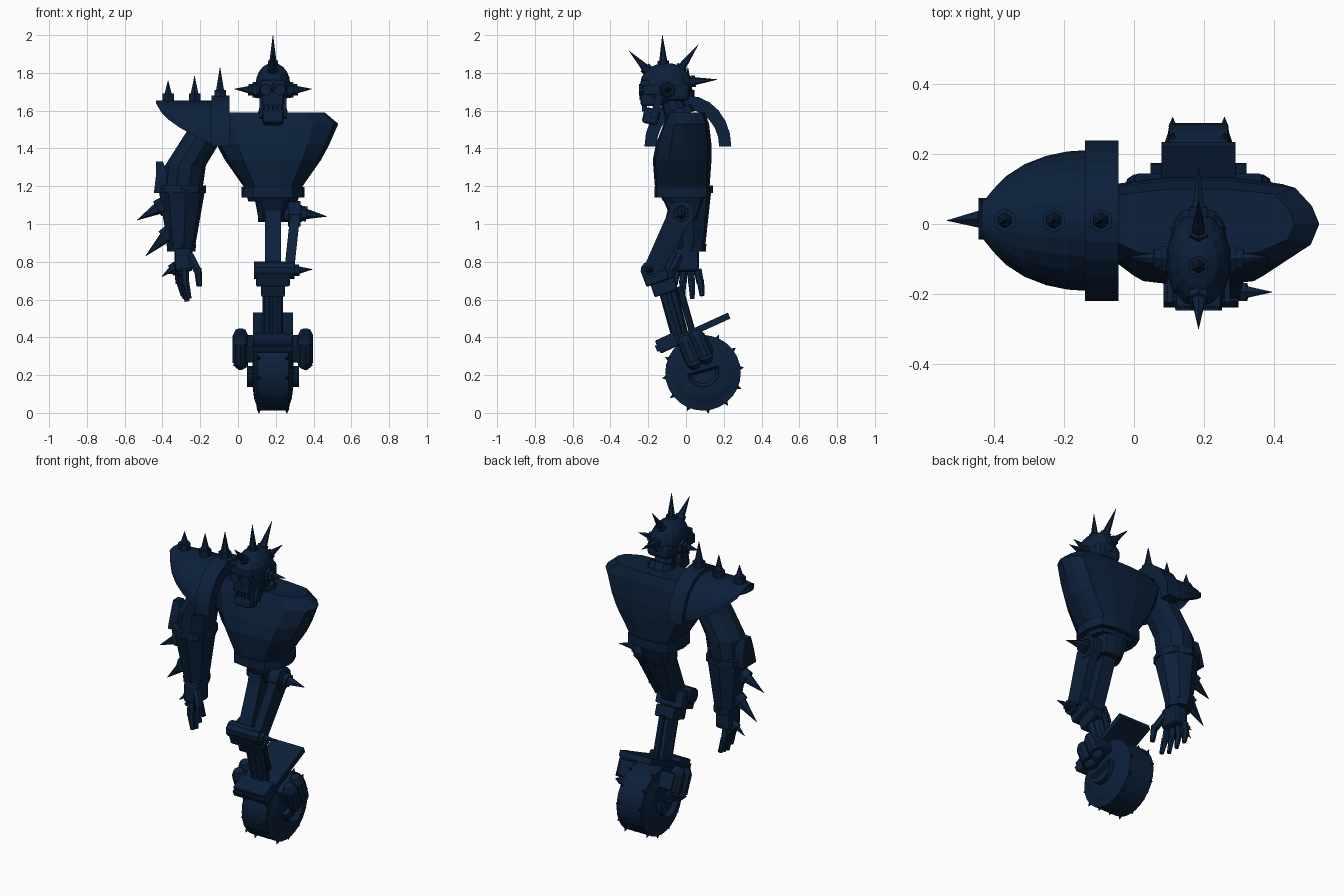
import bpy, bmesh
from math import sin, cos, pi, sqrt, radians
from mathutils import Vector, Matrix

cube = bpy.data.objects.get("Cube")
if cube:
    bpy.data.objects.remove(cube, do_unlink=True)

navy = bpy.data.materials.new("dark_navy")
navy.use_nodes = True
COLOUR = (0.0035, 0.0145, 0.043, 1)
navy.diffuse_color = COLOUR
navy.node_tree.nodes["Principled BSDF"].inputs["Base Color"].default_value = COLOUR

CX = 0.185  # centre line of the body


def finish(name, bm):
    bmesh.ops.recalc_face_normals(bm, faces=bm.faces)
    mesh = bpy.data.meshes.new(name)
    bm.to_mesh(mesh)
    bm.free()
    mesh.materials.append(navy)
    ob = bpy.data.objects.new(name, mesh)
    bpy.context.collection.objects.link(ob)
    return ob


def add_rod(bm, a, b, r0, r1, n):
    a, b = Vector(a), Vector(b)
    d = b - a
    m = Matrix.Translation((a + b) / 2) @ d.to_track_quat('Z', 'Y').to_matrix().to_4x4()
    bmesh.ops.create_cone(bm, cap_ends=True, segments=n, radius1=r0, radius2=r1,
                          depth=d.length, matrix=m)


def rod(name, a, b, r0, r1=None, n=8):
    bm = bmesh.new()
    add_rod(bm, a, b, r0, r0 if r1 is None else r1, n)
    return finish(name, bm)


def spike(name, base, tip, r=0.026):
    # Hexagonal nut with a sharp cone on it
    base, tip = Vector(base), Vector(tip)
    d = (tip - base).normalized()
    bm = bmesh.new()
    add_rod(bm, base - d * 0.02, base + d * 0.02, r * 1.25, r * 1.25, 6)
    add_rod(bm, base, tip, r, 0.001, 6)
    return finish(name, bm)


def box(name, centre, size, tilt=0, bevel=0):
    bm = bmesh.new()
    m = Matrix.Translation(centre) @ Matrix.Rotation(radians(tilt), 4, 'X') @ Matrix.Diagonal((*size, 1))
    bmesh.ops.create_cube(bm, size=1, matrix=m)
    if bevel:
        bmesh.ops.bevel(bm, geom=bm.edges[:], offset=bevel, segments=2, affect='EDGES', profile=0.5)
    return finish(name, bm)


def loft(name, rings):
    bm = bmesh.new()
    rows = [[bm.verts.new(p) for p in ring] for ring in rings]
    n = len(rows[0])
    for lo, hi in zip(rows, rows[1:]):
        for i in range(n):
            j = (i + 1) % n
            bm.faces.new((lo[i], lo[j], hi[j], hi[i]))
    bm.faces.new(rows[0])
    bm.faces.new(rows[-1])
    return finish(name, bm)


def block(x, y, z, w, front, back):
    # Rectangular section for square lofts
    return [(x - w, y - front, z), (x + w, y - front, z), (x + w, y + back, z), (x - w, y + back, z)]


def octagon(x, y, z, rx, ry):
    return [(x + rx * cos(pi * i / 5), y + ry * sin(pi * i / 5), z) for i in range(10)]


# Torso: faceted sections stacked upwards, pointed at the shoulders
HALF = [(0.2, -1), (0.62, -0.93), (0.93, -0.5), (1, 0), (0.94, 0.42), (0.8, 0.85), (0.3, 1)]
OUTLINE = HALF + [(-x, y) for x, y in reversed(HALF)]


def section(z, w, front, back):
    return [(CX + x * w, y * (front if y < 0 else back), z) for x, y in OUTLINE]


loft("torso", [section(*s) for s in (
    (1.12, 0.13, 0.12, 0.09), (1.2, 0.157, 0.165, 0.125), (1.34, 0.255, 0.176, 0.135),
    (1.42, 0.298, 0.16, 0.135), (1.53, 0.346, 0.118, 0.122), (1.59, 0.275, 0.088, 0.1))])
loft("belt", [section(z, 0.167, 0.166, 0.128) for z in (1.14, 1.195)])
loft("hips", [section(1.02, 0.075, 0.075, 0.055), section(1.15, 0.1, 0.13, 0.1)])

# Head and face
rod("neck", (CX, -0.03, 1.54), (CX, -0.1, 1.7), 0.065, 0.055, 10)
rod("collar", (CX, -0.03, 1.57), (CX, -0.045, 1.61), 0.085, 0.075, 10)
bm = bmesh.new()
bmesh.ops.create_uvsphere(bm, u_segments=14, v_segments=10, radius=1,
                          matrix=Matrix.Translation((CX, -0.105, 1.74)) @ Matrix.Diagonal((0.094, 0.138, 0.113, 1)))
finish("skull", bm)
box("skull_base", (CX, -0.07, 1.7), (0.155, 0.18, 0.1), 0, 0.03)
box("brow", (CX, -0.205, 1.745), (0.13, 0.07, 0.035), 0, 0.008)
box("cheeks", (CX, -0.19, 1.665), (0.115, 0.1, 0.08), 0, 0.012)
box("jaw", (CX, -0.185, 1.57), (0.11, 0.085, 0.085), -12, 0.015)
box("nose", (CX, -0.235, 1.68), (0.022, 0.02, 0.045))
for i in range(4):
    box("tooth", (CX - 0.036 + i * 0.024, -0.22, 1.618), (0.017, 0.025, 0.045))
for s in (-1, 1):
    rod("goggle", (CX + s * 0.038, -0.18, 1.71), (CX + s * 0.038, -0.248, 1.71), 0.034, 0.03, 10)
    box("goggle_strap", (CX + s * 0.082, -0.16, 1.71), (0.016, 0.13, 0.05))
    box("jaw_hinge", (CX + s * 0.062, -0.155, 1.62), (0.02, 0.04, 0.12), -15)
    rod("ear_disc", (CX + s * 0.07, -0.1, 1.71), (CX + s * 0.108, -0.1, 1.71), 0.045, 0.04, 6)
    spike("ear_spike", (CX + s * 0.11, -0.1, 1.71), (CX + s * 0.205, -0.095, 1.715), 0.024)
for y, z, ty, tz in ((-0.12, 1.845, -0.125, 2.0), (-0.205, 1.815, -0.3, 1.915),
                     (-0.03, 1.82, 0.065, 1.95), (0.03, 1.755, 0.165, 1.765)):
    spike("head_spike", (CX, y, z), (CX, ty, tz), 0.024)


# Shoulder guard: arched shell that narrows outwards, with a thick inner band
def arch(x, w, low, top, inner):
    steps = [pi * i / 12 for i in range(13)]
    outer = [(x, 0.01 + w * cos(a), low + (top - low) * sin(a)) for a in steps]
    under = [(x, 0.01 + w * inner * cos(a), low + (top - low) * inner * sin(a)) for a in reversed(steps)]
    return outer + under


loft("shoulder_band", [arch(x, 0.23, 1.41, 1.68, 0.72) for x in (-0.14, -0.045)])
guard = []
for t in (0, 0.2, 0.4, 0.6, 0.78, 0.9, 1):
    guard.append(arch(-0.13 - 0.305 * t, max(0.202 * sqrt(1 - t * t), 0.05),
                      1.655 - max(0.235 * (1 - t) ** 0.55, 0.015), 1.655, 0.88))
loft("shoulder_guard", guard)
for x, z, top in ((-0.37, 1.67, 1.76), (-0.23, 1.67, 1.785), (-0.095, 1.69, 1.83)):
    spike("shoulder_spike", (x, 0.01, z), (x, 0.01, top), 0.028)

# Right arm
loft("upper_arm", [octagon(*s) for s in (
    (-0.295, 0.015, 1.17, 0.105, 0.11), (-0.278, 0.015, 1.31, 0.108, 0.115),
    (-0.21, 0.01, 1.42, 0.106, 0.112), (-0.12, 0.005, 1.57, 0.1, 0.105))])
rod("forearm", (-0.297, 0.012, 1.19), (-0.3, 0.03, 0.87), 0.126, 0.072, 8)
rod("elbow_cuff", (-0.3, 0.012, 1.165), (-0.3, 0.012, 1.205), 0.13, 0.13, 8)
rod("wrist_cuff", (-0.3, 0.03, 0.855), (-0.3, 0.03, 0.895), 0.075, 0.078, 8)
loft("elbow_guard", [block(x, 0.015, z, w, d, d) for x, z, w, d in
                     ((-0.395, 1.165, 0.05, 0.06), (-0.4, 1.25, 0.035, 0.05), (-0.415, 1.33, 0.018, 0.025))])
spike("forearm_spike", (-0.41, 0.015, 1.09), (-0.535, 0.01, 1.02), 0.036)
spike("forearm_spike", (-0.375, 0.02, 0.94), (-0.49, 0.015, 0.83), 0.036)
spike("hand_spike", (-0.34, 0.01, 0.77), (-0.405, 0.01, 0.72), 0.02)
box("palm", (-0.288, 0.005, 0.81), (0.095, 0.125, 0.125), 0, 0.018)
for i in range(4):
    y = -0.05 + i * 0.037
    x = -0.285 - 0.3 * y
    tip_z = 0.59 + 0.015 * abs(i - 1)
    rod("finger_base", (x - 0.012, y, 0.76), (x - 0.008, y * 1.25, 0.685), 0.022, 0.02, 6)
    rod("finger_end", (x - 0.008, y * 1.25, 0.7), (x + 0.012, y * 1.4, tip_z), 0.02, 0.013, 6)
    spike("knuckle_spike", (x - 0.025, y, 0.745), (x - 0.062, y, 0.735), 0.011)
rod("thumb_base", (-0.255, -0.035, 0.83), (-0.213, -0.075, 0.75), 0.024, 0.022, 6)
rod("thumb_end", (-0.213, -0.075, 0.765), (-0.205, -0.085, 0.67), 0.021, 0.015, 6)

# Single leg: thigh, side strut, knee and shin
HIP, KNEE = Vector((CX, -0.025, 1.055)), Vector((CX, -0.18, 0.755))
loft("thigh", [block(CX, y, z, 0.042, 0.065, 0.06)
               for y, z in ((-0.02, 1.13), (-0.045, 1.02), (-0.155, 0.74))])
rod("hip_axle", HIP - Vector((0.08, 0, 0)), HIP + Vector((0.155, 0, 0)), 0.045, 0.045, 12)
rod("hip_joint", HIP + Vector((0.08, 0, 0)), HIP + Vector((0.145, 0, 0)), 0.068, 0.068, 12)
loft("thigh_strut", [block(CX + x, y, z, 0.026, d, d)
                     for x, y, z, d in ((0.118, -0.03, 1.05, 0.07), (0.085, -0.18, 0.745, 0.055))])
spike("hip_spike", HIP + Vector((0.16, 0, 0)), (0.47, -0.025, 1.04), 0.032)
box("knee", (CX, -0.165, 0.735), (0.18, 0.13, 0.1), 20, 0.01)
rod("knee_axle", KNEE + Vector((-0.1, -0.015, 0)), KNEE + Vector((0.115, -0.015, 0)), 0.046, 0.046, 10)
spike("knee_spike", KNEE + Vector((0.12, -0.015, 0)), (0.395, -0.195, 0.76), 0.024)
box("shin_socket", (CX, -0.115, 0.665), (0.125, 0.13, 0.07), 18, 0.008)
for s in (-1, 1):
    rod("shin_tube", (CX + s * 0.02, -0.12, 0.68), (CX + s * 0.02, -0.045, 0.41), 0.034, 0.034, 8)
rod("shin_core", (CX, -0.095, 0.69), (CX, -0.025, 0.41), 0.038, 0.038, 8)
rod("shin_piston", (CX, -0.035, 0.67), (CX, 0.03, 0.44), 0.018, 0.018, 8)

# Wheel with a plate above it
HUB = Vector((CX, 0.09, 0.212))
box("wheel_plate", (CX, 0.035, 0.427), (0.212, 0.425, 0.034), 24.5)
box("plate_lip", (CX, -0.1, 0.37), (0.212, 0.11, 0.075), 24.5, 0.008)
PROFILE = [(-0.108, 0.07), (-0.1, 0.135), (-0.088, 0.17), (-0.083, 0.2)]
PROFILE += [(-x, r) for x, r in reversed(PROFILE)]
loft("wheel", [[HUB + Vector((x, r * cos(2 * pi * i / 28), r * sin(2 * pi * i / 28))) for i in range(28)]
               for x, r in PROFILE])
bm = bmesh.new()
for i in range(12):
    a = 2 * pi * (i + 0.25) / 12
    for x in (-0.072, 0.072):
        d = Vector((x * 0.15, cos(a), sin(a)))
        p = HUB + Vector((x, 0, 0))
        add_rod(bm, p + d * 0.19, p + d * 0.218, 0.014, 0.001, 6)
finish("tyre_spikes", bm)

for s in (-1, 1):
    # Half-round hub cover with a sunken face
    arc = [pi + radians(14) + pi * i / 12 for i in range(13)]
    cover = loft("hub_cover", [[HUB + Vector((s * x, 0.085 * cos(a), 0.015 + 0.09 * sin(a))) for a in arc]
                               for x in (0.07, 0.138)])
    bm = bmesh.new()
    bm.from_mesh(cover.data)
    face = max(bm.faces, key=lambda f: s * f.calc_center_median().x)
    bmesh.ops.inset_region(bm, faces=[face], thickness=0.018, depth=0)
    bmesh.ops.translate(bm, verts=face.verts, vec=(-s * 0.025, 0, 0))
    bm.to_mesh(cover.data)
    bm.free()
    # Paired fork legs holding the wheel
    box("fork_block", (CX + s * 0.135, 0.06, 0.34), (0.1, 0.15, 0.1), 24.5, 0.012)
    for k in range(2):
        y, z = -0.005 + k * 0.062, 0.395 + k * 0.03
        x = CX + s * 0.172
        rod("fork_leg", (x, y, z - 0.02), (x, y + 0.045, z - 0.125), 0.043, 0.043, 10)
        rod("fork_cap", (x, y, z - 0.02), (x, y - 0.013, z + 0.012), 0.043, 0.027, 10)
        rod("fork_foot", (x, y + 0.045, z - 0.125), (x - s * 0.015, y + 0.055, z - 0.155), 0.043, 0.028, 10)
